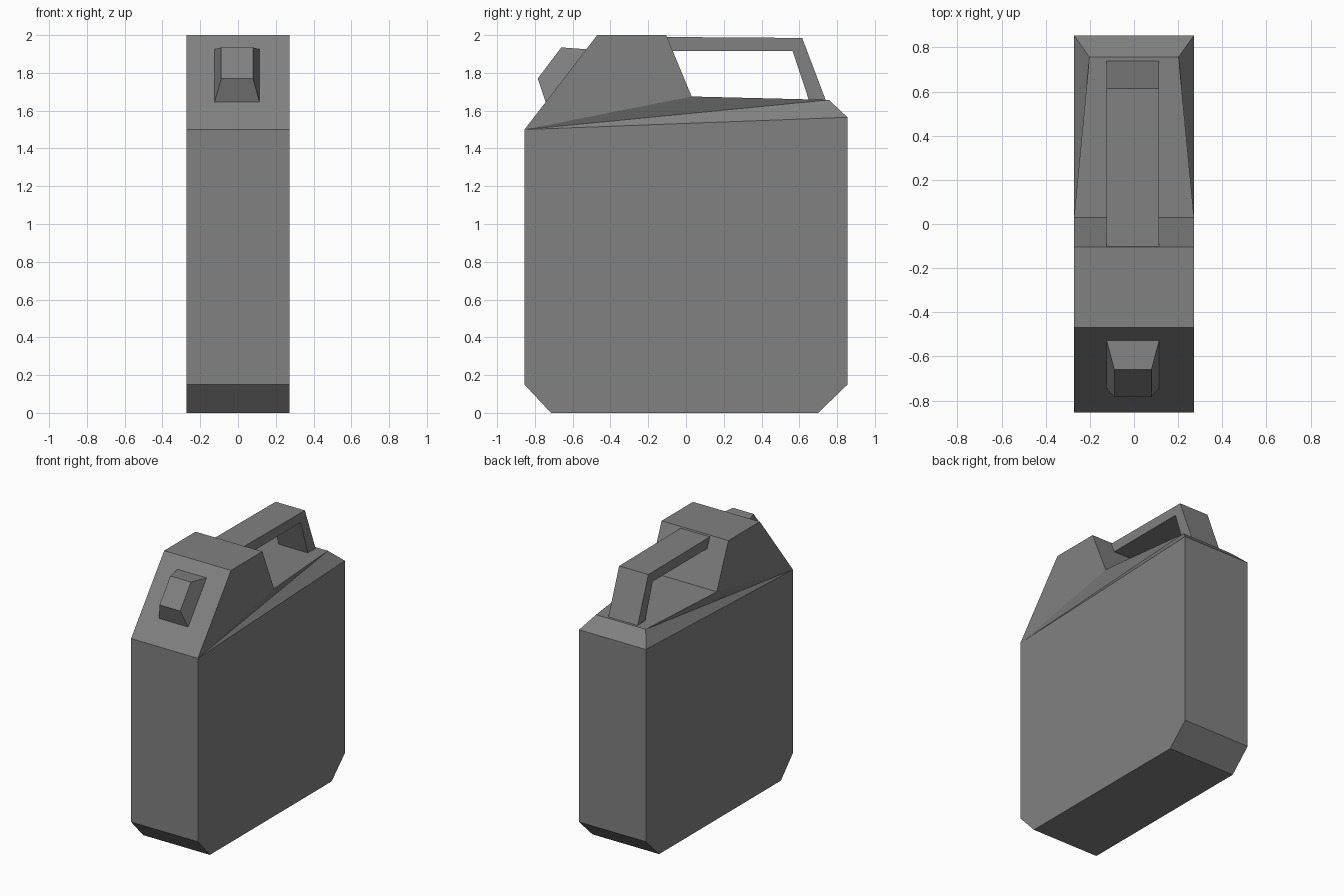
import bpy
import bmesh

cube = bpy.data.objects.get("Cube")
if cube:
    bpy.data.objects.remove(cube, do_unlink=True)

grey = bpy.data.materials.new("mid_grey")
grey.use_nodes = True
grey.diffuse_color = (0.22, 0.22, 0.22, 1)
shader = grey.node_tree.nodes["Principled BSDF"]
shader.inputs["Base Color"].default_value = grey.diffuse_color
shader.inputs["Roughness"].default_value = 0.8


def build(name, left, right, side_faces):
    """Join two matching outlines by a strip of quads and close both sides."""
    bm = bmesh.new()
    a = [bm.verts.new(p) for p in left]
    b = [bm.verts.new(p) for p in right]
    n = len(a)
    for i in range(n):
        j = (i + 1) % n
        bm.faces.new((a[i], a[j], b[j], b[i]))
    for side in (a, b):
        for face in side_faces:
            bm.faces.new([side[i] for i in face])
    bmesh.ops.recalc_face_normals(bm, faces=bm.faces)
    mesh = bpy.data.meshes.new(name)
    bm.to_mesh(mesh)
    bm.free()
    mesh.materials.append(grey)
    obj = bpy.data.objects.new(name, mesh)
    bpy.context.collection.objects.link(obj)
    return obj


# Can body: chamfered slab, raised front shoulder, pinched rear shoulder
W = 0.272
outline = [
    (W, -0.855, 1.50), (W, -0.855, 0.15), (W, -0.715, 0), (W, 0.70, 0),
    (W, 0.855, 0.15), (W, 0.855, 1.565), (0.202, 0.757, 1.657),
    (W, 0.03, 1.675), (W, -0.105, 2.0), (W, -0.47, 2.0),
]
build("can_body", outline, [(-x, y, z) for x, y, z in outline],
      [(0, 1, 2, 3, 4, 5), (0, 5, 6), (0, 6, 7), (0, 7, 8, 9)])

# Carrying handle: bent bar from the front shoulder to the rear deck
X0, X1 = -0.124, 0.114
bar = [(-0.102, 1.99), (0.615, 1.985), (0.74, 1.655),
       (0.65, 1.657), (0.565, 1.915), (-0.07, 1.915)]
build("handle", [(X1, y, z) for y, z in bar], [(X0, y, z) for y, z in bar],
      [(0, 1, 4, 5), (1, 2, 3, 4)])

# Spout cap: tapered block on the sloping front
cap = [(0, -0.743, 1.645), (0.035, -0.785, 1.77),
       (0.035, -0.66, 1.935), (0, -0.528, 1.925)]
build("spout_cap", [(X1 - t, y, z) for t, y, z in cap],
      [(X0 + t, y, z) for t, y, z in cap], [(0, 1, 2, 3)])
